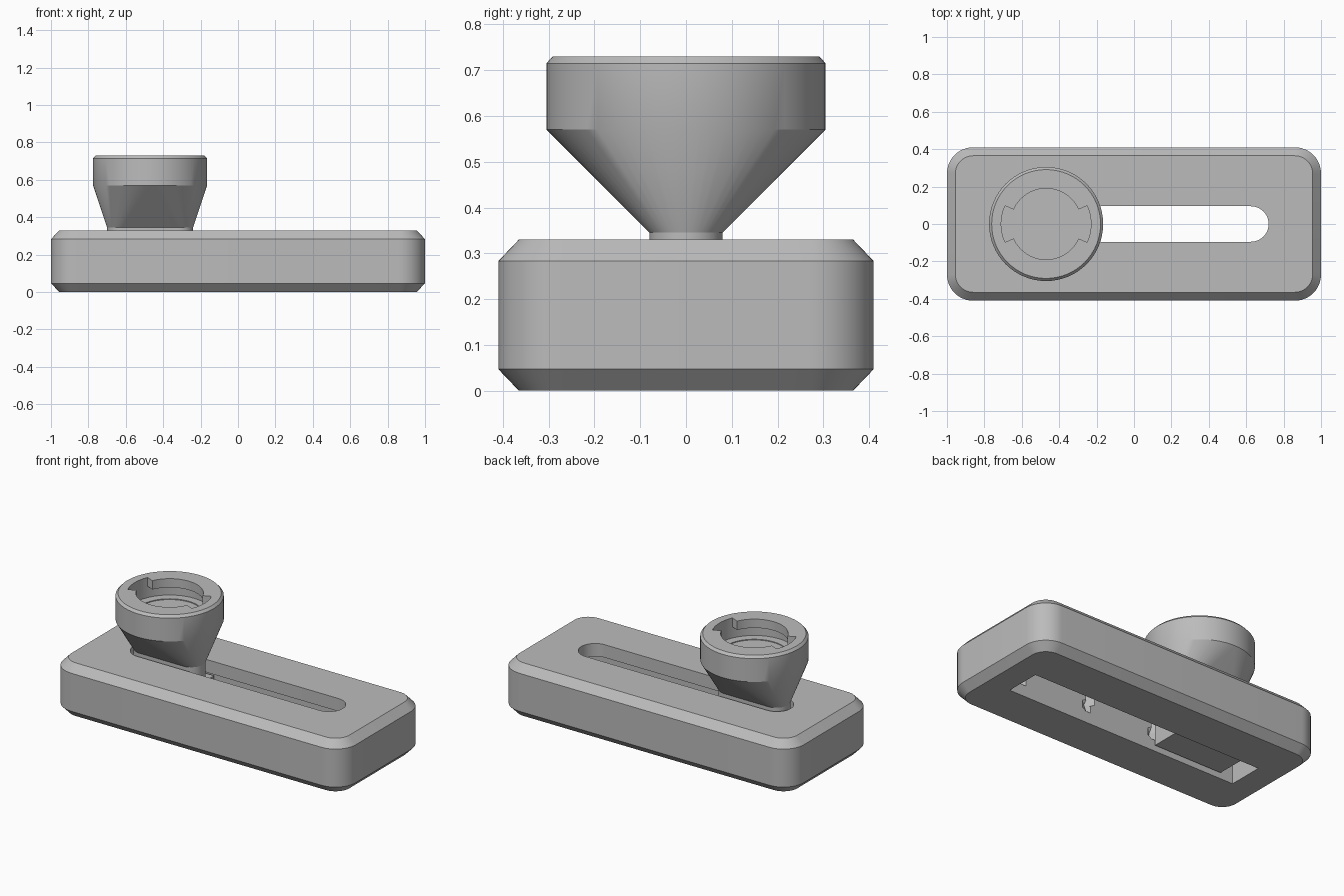
import bpy, bmesh, math

old = bpy.data.objects.get("Cube")
if old:
    bpy.data.objects.remove(old, do_unlink=True)

grey = bpy.data.materials.new("plain grey")
grey.use_nodes = True
colour = (0.5, 0.5, 0.5, 1)
grey.diffuse_color = colour
grey.node_tree.nodes["Principled BSDF"].inputs["Base Color"].default_value = colour

KNOB_X = -0.47


def rounded(hx, hy, r, cx=0.0, steps=12):
    """Rounded rectangle outline, counter-clockwise."""
    pts = []
    for q, (sx, sy) in enumerate([(1, 1), (-1, 1), (-1, -1), (1, -1)]):
        for i in range(steps + 1):
            a = math.pi / 2 * (q + i / steps)
            p = (cx + sx * (hx - r) + r * math.cos(a), sy * (hy - r) + r * math.sin(a))
            if not pts or math.dist(p, pts[-1]) > 1e-5:
                pts.append(p)
    if math.dist(pts[0], pts[-1]) < 1e-5:
        pts.pop()
    return pts


def circle(r, n=64):
    return [(KNOB_X + r * math.cos(2 * math.pi * i / n), r * math.sin(2 * math.pi * i / n))
            for i in range(n)]


def box(hx, hy, cx=0.0):
    return [(cx + hx, hy), (cx - hx, hy), (cx - hx, -hy), (cx + hx, -hy)]


def finish(name, bm):
    bmesh.ops.recalc_face_normals(bm, faces=bm.faces)
    mesh = bpy.data.meshes.new(name)
    bm.to_mesh(mesh)
    bm.free()
    ob = bpy.data.objects.new(name, mesh)
    bpy.context.collection.objects.link(ob)
    mesh.materials.append(grey)
    return ob


def loft(name, layers):
    """Closed solid through matching outlines given as (outline, z)."""
    bm = bmesh.new()
    rings = [[bm.verts.new((x, y, z)) for x, y in pts] for pts, z in layers]
    for a, b in zip(rings, rings[1:]):
        for i in range(len(a)):
            j = (i + 1) % len(a)
            bm.faces.new((a[i], a[j], b[j], b[i]))
    bm.faces.new(rings[0][::-1])
    bm.faces.new(rings[-1])
    return finish(name, bm)


def hull(name, layers):
    bm = bmesh.new()
    for pts, z in layers:
        for x, y in pts:
            bm.verts.new((x, y, z))
    bmesh.ops.convex_hull(bm, input=bm.verts)
    bmesh.ops.dissolve_limit(bm, angle_limit=0.002, verts=bm.verts, edges=bm.edges)
    return finish(name, bm)


def cut(target, cutters):
    for c in cutters:
        mod = target.modifiers.new("cut", "BOOLEAN")
        mod.operation = "DIFFERENCE"
        mod.solver = "EXACT"
        mod.object = c
    bpy.context.view_layer.update()
    graph = bpy.context.evaluated_depsgraph_get()
    mesh = bpy.data.meshes.new_from_object(target.evaluated_get(graph))
    target.modifiers.clear()
    target.data = mesh
    for c in cutters:
        bpy.data.objects.remove(c, do_unlink=True)


# Body with chamfered rims
outer = rounded(1.0, 0.41, 0.14)
inner = rounded(0.955, 0.365, 0.095)
body = loft("body", [(inner, 0), (outer, 0.047), (outer, 0.283), (inner, 0.33)])

# Long slot, wider channel below it, and catch notches along the channel walls
slot = loft("slot_cutter", [(rounded(0.72, 0.095, 0.095), z) for z in (0.1, 0.4)])
channel = loft("channel_cutter", [(box(0.8, 0.11), z) for z in (-0.1, 0.25)])
cutters = [slot, channel]
for x in (-0.7, -0.235, 0.235, 0.7):
    diamond = [(x + 0.06, 0), (x, 0.15), (x - 0.06, 0), (x, -0.15)]
    wide = [(x + 0.16, 0), (x, 0.15), (x - 0.16, 0), (x, -0.15)]
    cutters.append(loft("notch_cutter", [(diamond, 0.07), (wide, 0.13), (diamond, 0.19)]))
cut(body, cutters)

# Slider foot inside the channel, and the neck rising through the slot
slider = loft("slider_foot", [(box(0.235, 0.1, KNOB_X), z) for z in (0.03, 0.24)])
neck = loft("slider_neck", [(rounded(0.23, 0.08, 0.08, KNOB_X), z) for z in (0.2, 0.35)])

# Flared socket head
head = hull("socket_head", [(rounded(0.23, 0.08, 0.08, KNOB_X), 0.345), (circle(0.305), 0.57),
                            (circle(0.305), 0.715), (circle(0.291), 0.73)])

# Twist-lock recess: round mouth, two tab entries, wider groove under the lip
tabs = []
for start in (0, math.pi):
    for r, sign in ((0.24, 1), (0.1, -1)):
        for i in range(-8, 9):
            a = start + sign * math.radians(24) * i / 8
            tabs.append((KNOB_X + r * math.cos(a), r * math.sin(a)))
half = len(tabs) // 2
cutters = [loft("mouth_cutter", [(circle(0.19), z) for z in (0.6, 0.8)]),
           loft("groove_cutter", [(circle(0.24), z) for z in (0.605, 0.675)])]
for part in (tabs[:half], tabs[half:]):
    cutters.append(loft("tab_cutter", [(part, z) for z in (0.61, 0.8)]))
cut(head, cutters)

# Smooth the round surfaces, keep the edges sharp
bpy.ops.object.select_all(action="DESELECT")
for ob in (body, slider, neck, head):
    ob.select_set(True)
bpy.context.view_layer.objects.active = body
bpy.ops.object.shade_smooth_by_angle(angle=math.radians(25))
